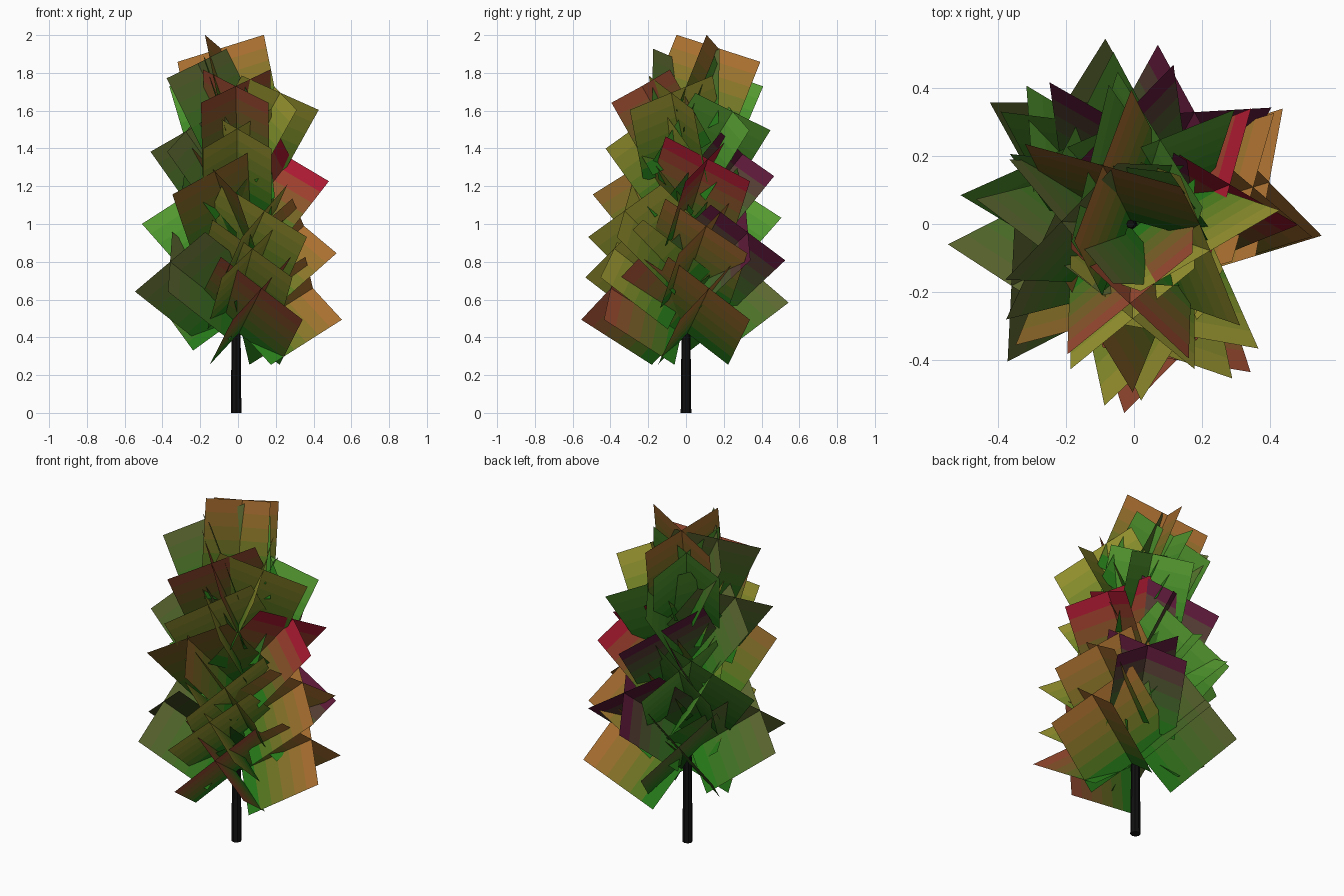
import bpy, bmesh, math
from mathutils import Vector

if "Cube" in bpy.data.objects:
    bpy.data.objects.remove(bpy.data.objects["Cube"])

ROOT_GREEN = (0.02, 0.20, 0.01)
TIPS = {
    'orange': (0.40, 0.16, 0.03), 'yellow': (0.32, 0.30, 0.03),
    'brown': (0.24, 0.12, 0.02), 'rust': (0.32, 0.07, 0.03),
    'green': (0.09, 0.32, 0.03), 'olive': (0.11, 0.14, 0.03),
    'plum': (0.11, 0.01, 0.04), 'red': (0.40, 0.01, 0.03),
}
STRIPS = 6  # colour steps from stem to tip


def material(name, rgb):
    m = bpy.data.materials.get(name) or bpy.data.materials.new(name)
    m.diffuse_color = (*rgb, 1)
    m.use_nodes = True
    m.node_tree.nodes["Principled BSDF"].inputs["Base Color"].default_value = m.diffuse_color
    return m


def make_object(name, bm, mats):
    me = bpy.data.meshes.new(name)
    bm.to_mesh(me)
    bm.free()
    for m in mats:
        me.materials.append(m)
    ob = bpy.data.objects.new(name, me)
    bpy.context.collection.objects.link(ob)
    return ob


# Trunk: low-poly tapered pole
bm = bmesh.new()
bmesh.ops.create_cone(bm, cap_ends=True, segments=8, radius1=0.028, radius2=0.012, depth=1.6)
bmesh.ops.translate(bm, verts=bm.verts, vec=(-0.01, 0, 0.8))
make_object('trunk', bm, [material('bark', (0.005, 0.005, 0.005))])


# Foliage spray: two flat cards crossed at right angles along a rising axis
def spray(index, azimuth, tip_z, tint):
    t = (tip_z - 0.65) / 1.285
    a, inc = math.radians(azimuth), math.radians(31 + 35 * t)
    length, half = 0.46 - 0.02 * t, 0.195 - 0.02 * t
    out = Vector((math.cos(a), math.sin(a), 0))
    side = Vector((-math.sin(a), math.cos(a), 0))
    axis = out * math.cos(inc) + Vector((0, 0, math.sin(inc)))
    up = Vector((0, 0, math.cos(inc))) - out * math.sin(inc)
    root = out * 0.026 * (1 - 0.5 * t) + Vector((-0.004, 0, tip_z - length * math.sin(inc)))
    bm = bmesh.new()
    for s in (1, -1):
        edge = (side * s + up) * half
        rows = []
        for k in range(STRIPS + 1):
            p = root + axis * (length * k / STRIPS)
            rows.append((bm.verts.new(p - edge), bm.verts.new(p + edge)))
        for k in range(STRIPS):
            f = bm.faces.new((rows[k][0], rows[k][1], rows[k + 1][1], rows[k + 1][0]))
            f.material_index = k
    mats = []
    for k in range(STRIPS):
        w = k / (STRIPS - 1)
        rgb = [g * (1 - w) + c * w for g, c in zip(ROOT_GREEN, TIPS[tint])]
        mats.append(material(f'leaf_{tint}_{k}', rgb))
    make_object(f'foliage_spray_{index:02d}', bm, mats)


# Sprays spiral up the trunk: azimuth, height of tip centre, tip colour
SPRAYS = [
    (288, 0.66, 'rust'), (17, 0.66, 'orange'), (119, 0.745, 'olive'),
    (207, 0.80, 'olive'), (282, 0.87, 'yellow'), (61, 0.955, 'plum'),
    (17, 0.99, 'orange'), (294, 1.07, 'yellow'), (149, 1.135, 'green'),
    (118, 1.165, 'green'), (248, 1.28, 'brown'), (22, 1.345, 'red'),
    (98, 1.37, 'plum'), (194, 1.49, 'olive'), (270, 1.505, 'yellow'),
    (72, 1.595, 'green'), (341, 1.695, 'yellow'), (268, 1.73, 'rust'),
    (125, 1.81, 'green'), (178, 1.85, 'olive'), (117, 1.93, 'orange'),
]
for i, (az, z, tint) in enumerate(SPRAYS):
    spray(i + 1, az, z, tint)
